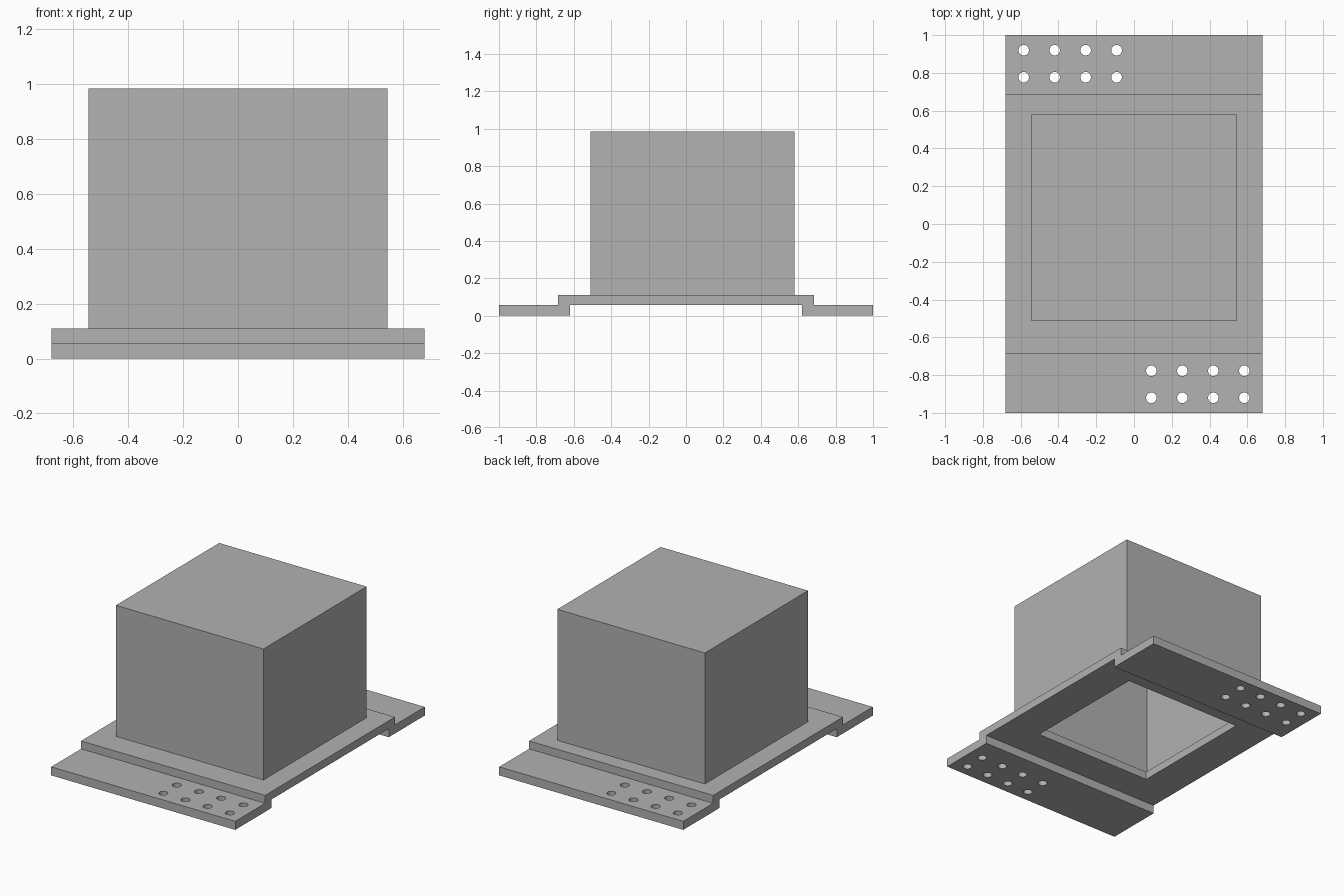
import bpy, bmesh
from mathutils import Matrix

old = bpy.data.objects.get("Cube")
if old:
    bpy.data.objects.remove(old, do_unlink=True)

HALF_X = 0.68                 # half width of the bracket
BOX, WALL = 1.09, 0.11        # housing side and wall thickness
BOX_Y = 0.035                 # housing sits slightly towards the back
STEP, DECK, TOP = 0.057, 0.11, 0.985

grey = bpy.data.materials.new("plain grey")
grey.use_nodes = True
colour = (0.445, 0.445, 0.445, 1)
grey.diffuse_color = colour
grey.node_tree.nodes["Principled BSDF"].inputs["Base Color"].default_value = colour


def make_object(name, bm):
    bmesh.ops.recalc_face_normals(bm, faces=bm.faces)
    mesh = bpy.data.meshes.new(name)
    bm.to_mesh(mesh)
    bm.free()
    mesh.materials.append(grey)
    obj = bpy.data.objects.new(name, mesh)
    bpy.context.collection.objects.link(obj)
    return obj


def add_box(bm, size, centre):
    matrix = Matrix.Translation(centre) @ Matrix.Diagonal((*size, 1))
    return bmesh.ops.create_cube(bm, size=1, matrix=matrix)["verts"]


# Stepped base plate: half profile mirrored in y, extruded along x
half = [(0.62, STEP), (0.62, 0), (1, 0), (1, STEP), (0.685, STEP), (0.685, DECK)]
profile = half + [(-y, z) for y, z in reversed(half)]
bm = bmesh.new()
face = bm.faces.new([bm.verts.new((-HALF_X, y, z)) for y, z in profile])
side = bmesh.ops.extrude_face_region(bm, geom=[face])["geom"]
bmesh.ops.translate(bm, vec=(2 * HALF_X, 0, 0),
                    verts=[v for v in side if isinstance(v, bmesh.types.BMVert)])
plate = make_object("base_plate", bm)

# Cutter: square opening and a grid of bolt holes on opposite corners
bm = bmesh.new()
opening = BOX - 2 * WALL
add_box(bm, (opening, opening, 0.4), (0, BOX_Y, DECK))
for sign in (1, -1):
    for column in range(4):
        for y in (0.777, 0.92):
            x = 0.092 + 0.164 * column
            bmesh.ops.create_cone(bm, cap_ends=True, segments=32, radius1=0.028,
                                  radius2=0.028, depth=0.3,
                                  matrix=Matrix.Translation((sign * x, -sign * y, 0.03)))
cutter = make_object("hole_cutter", bm)
cutter.hide_render = True

cut = plate.modifiers.new("holes", "BOOLEAN")
cut.operation, cut.solver, cut.object = "DIFFERENCE", "EXACT", cutter
graph = bpy.context.evaluated_depsgraph_get()
result = bpy.data.meshes.new_from_object(plate.evaluated_get(graph))
plate.modifiers.clear()
plate.data = result
bpy.data.objects.remove(cutter, do_unlink=True)

# Hollow housing, open underneath: inset the bottom face and push it up
bm = bmesh.new()
add_box(bm, (BOX, BOX, TOP - DECK), (0, BOX_Y, (TOP + DECK) / 2))
bm.normal_update()
bottom = min(bm.faces, key=lambda f: f.calc_center_median().z)
bmesh.ops.inset_region(bm, faces=[bottom], thickness=WALL)
cavity = bmesh.ops.extrude_face_region(bm, geom=[bottom])["geom"]
bmesh.ops.translate(bm, vec=(0, 0, TOP - DECK - WALL),
                    verts=[v for v in cavity if isinstance(v, bmesh.types.BMVert)])
if bottom.is_valid:
    bmesh.ops.delete(bm, geom=[bottom], context="FACES_ONLY")
make_object("housing", bm)
